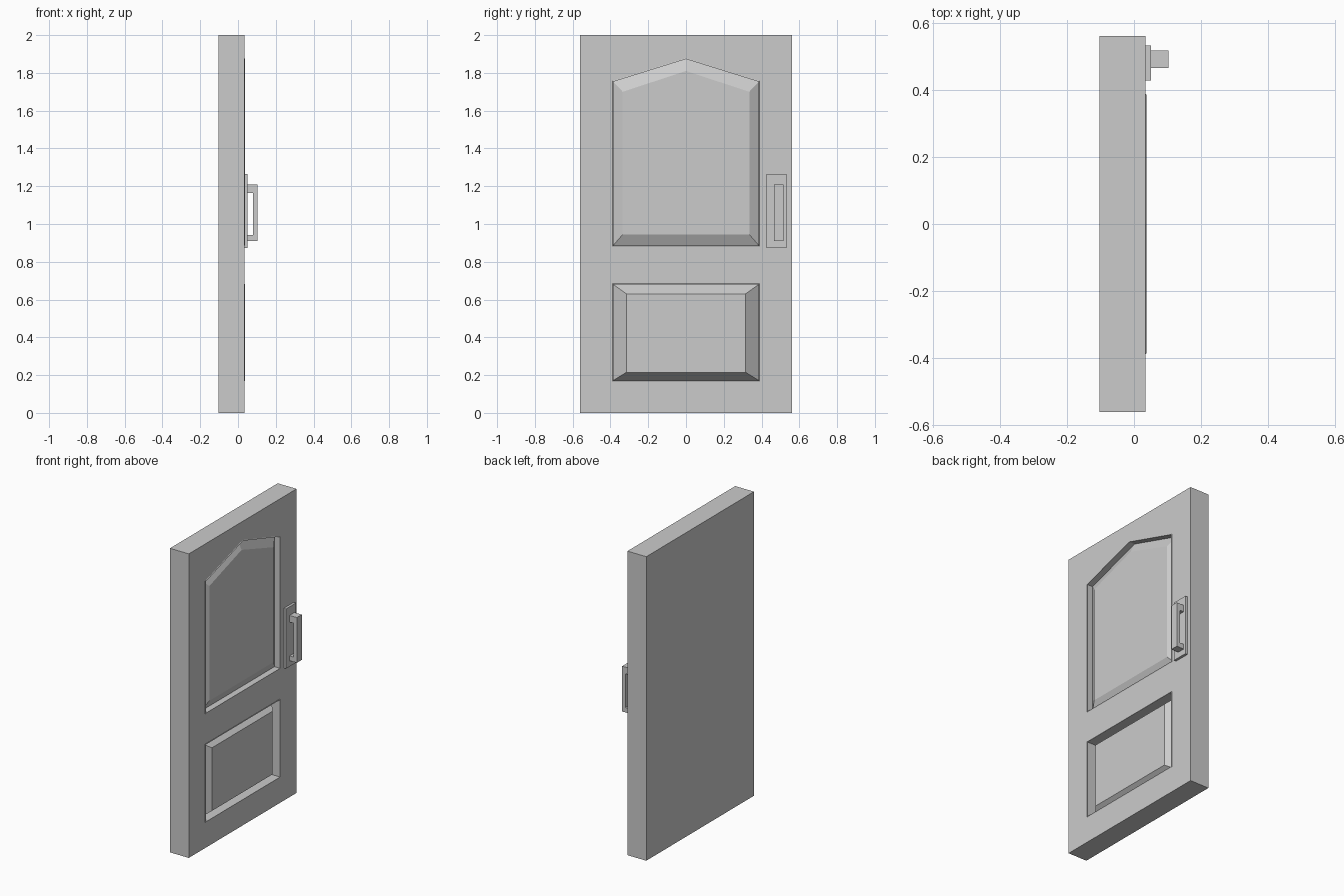
import bpy, bmesh

if "Cube" in bpy.data.objects:
    bpy.data.objects.remove(bpy.data.objects["Cube"])

BACK, FRONT = -0.103, 0.034


def finish(bm, name):
    bmesh.ops.recalc_face_normals(bm, faces=bm.faces)
    me = bpy.data.meshes.new(name)
    bm.to_mesh(me)
    bm.free()
    ob = bpy.data.objects.new(name, me)
    bpy.context.collection.objects.link(ob)
    return ob


def ring(bm, pts, x):
    """Closed outline in the y-z plane at depth x."""
    return [bm.verts.new((x, y, z)) for y, z in pts]


def bridge(bm, a, b):
    n = len(a)
    for i in range(n):
        j = (i + 1) % n
        bm.faces.new((a[i], a[j], b[j], b[i]))


def loop_edges(bm, vs):
    return [bm.edges.new((vs[i], vs[(i + 1) % len(vs)])) for i in range(len(vs))]


def outline(w, z0, z1, apex=None):
    """Symmetric panel outline: half width, bottom, shoulder, optional peak."""
    pts = [(-w, z0), (w, z0), (w, z1)]
    if apex:
        pts.append((0, apex))
    return pts + [(-w, z1)]


def extrude_profile(name, pts, y0, y1):
    """Solid from an x-z profile, spanning y0 to y1."""
    bm = bmesh.new()
    a = [bm.verts.new((x, y0, z)) for x, z in pts]
    b = [bm.verts.new((x, y1, z)) for x, z in pts]
    bridge(bm, a, b)
    bm.faces.new(a)
    bm.faces.new(b)
    return finish(bm, name)


# Panels: lip outline, groove outline, field outline, groove depth, field depth
panels = [
    (outline(0.389, 0.882, 1.757, 1.878), outline(0.385, 0.887, 1.753, 1.873),
     outline(0.335, 0.945, 1.70, 1.81), 0.038, 0.008),
    (outline(0.389, 0.167, 0.684), outline(0.385, 0.172, 0.68),
     outline(0.315, 0.215, 0.63), 0.06, 0.003),
]

# Door leaf with grooved, raised-field panels on its front
bm = bmesh.new()
rect = outline(0.56, 0, 2)
back, front = ring(bm, rect, BACK), ring(bm, rect, FRONT)
bm.faces.new(back)
bridge(bm, back, front)
edges = [bm.edges.get((front[i], front[(i + 1) % 4])) for i in range(4)]
for lip, groove, field, depth, sink in panels:
    r0 = ring(bm, lip, FRONT)
    edges += loop_edges(bm, r0)
    r1 = ring(bm, groove, FRONT + 0.003)
    r2 = ring(bm, groove, FRONT - depth)
    r3 = ring(bm, field, FRONT - sink)
    for a, b in ((r0, r1), (r1, r2), (r2, r3)):
        bridge(bm, a, b)
    bm.faces.new(r3)
bmesh.ops.triangle_fill(bm, edges=edges, use_beauty=True, normal=(1, 0, 0))
finish(bm, "door_leaf")

# Handle back plate
extrude_profile("handle_plate", [(FRONT, 0.872), (0.05, 0.872),
                                 (0.05, 1.265), (FRONT, 1.265)], 0.427, 0.531)

# Square-section pull handle
extrude_profile("pull_handle", [(0.05, 0.91), (0.103, 0.91), (0.103, 1.208), (0.05, 1.208),
                                (0.05, 1.164), (0.08, 1.164), (0.08, 0.942), (0.05, 0.942)],
                0.465, 0.516)
